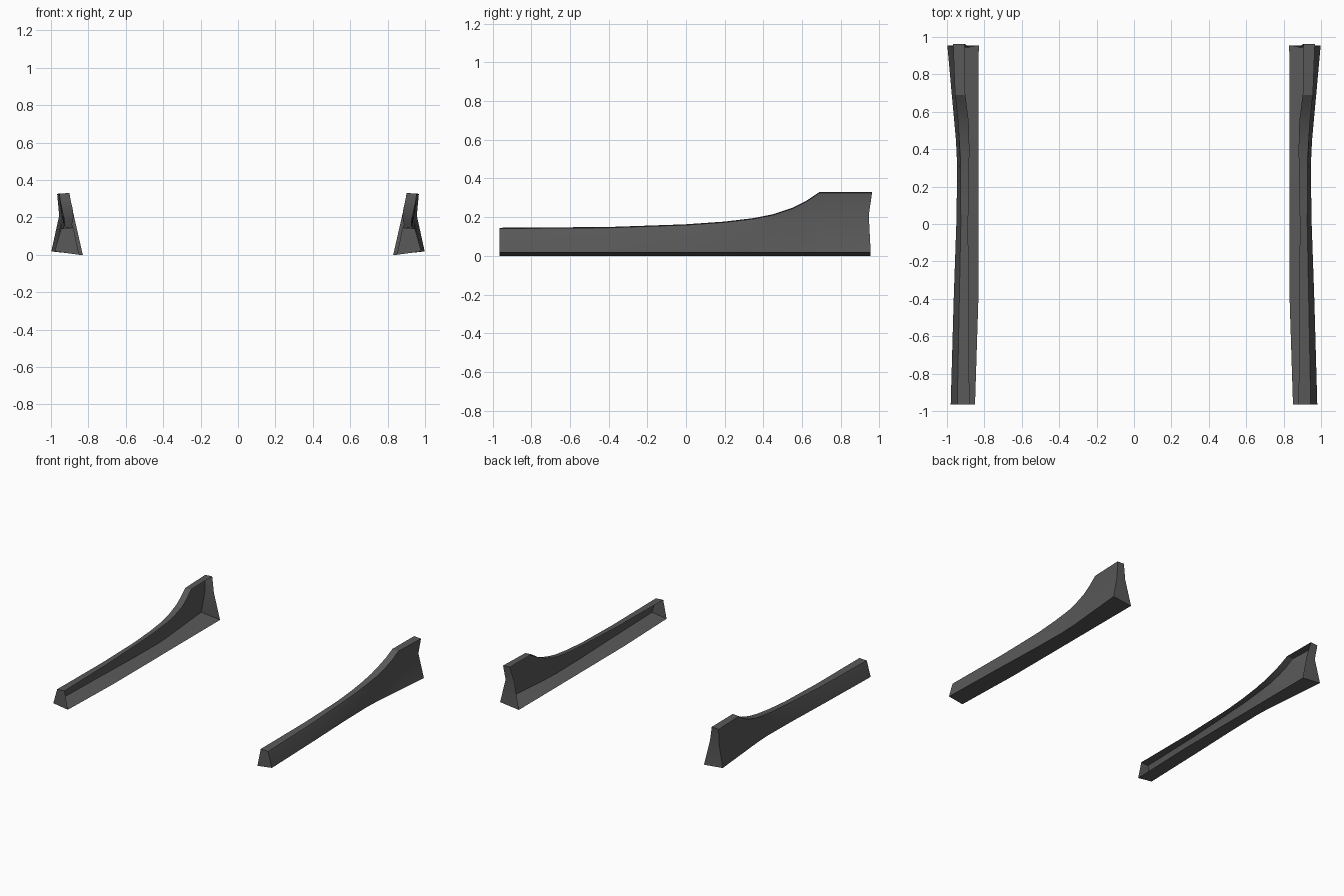
import bpy
import bmesh
import math

cube = bpy.data.objects.get("Cube")
if cube:
    bpy.data.objects.remove(cube, do_unlink=True)

# Single matt plastic colour
plastic = bpy.data.materials.new("dark_grey_plastic")
plastic.use_nodes = True
colour = (0.1, 0.1, 0.1, 1)
plastic.diffuse_color = colour
shader = plastic.node_tree.nodes["Principled BSDF"]
shader.inputs["Base Color"].default_value = colour
shader.inputs["Roughness"].default_value = 0.7

FRONT, BACK = -0.965, 0.955

# Guide rails along the skirt, each a list of (y, value)
top_height = [(FRONT, .145), (-.4, .149), (0, .163), (.2, .177), (.35, .195), (.45, .215),
              (.55, .248), (.62, .283), (.69, .33), (BACK, .33)]
top_inner = [(FRONT, .88), (0, .887), (.4, .88), (.55, .884), (.7, .903), (BACK, .905)]
top_outer = [(FRONT, .945), (0, .926), (.35, .928), (.55, .941), (.7, .957), (BACK, .967)]
crease_height = [(FRONT, .115), (0, .135), (.4, .165), (.7, .2), (BACK, .21)]
crease_outer = [(FRONT, .953), (0, .934), (.35, .933), (.7, .943), (BACK, .956)]
floor_outer = [(FRONT, .98), (-.4, .964), (0, .95), (.3, .945), (.45, .952), (.7, .975), (BACK, .998)]
floor_inner = [(FRONT, .85), (-.4, .832), (BACK, .83)]


def sample(rail, y):
    for (y0, v0), (y1, v1) in zip(rail, rail[1:]):
        if y <= y1:
            return v0 + (v1 - v0) * (y - y0) / (y1 - y0)
    return rail[-1][1]


def section(y):
    """Open channel: floor, flared outer wall and top lip."""
    top = sample(top_height, y)
    return [(sample(floor_inner, y), 0),
            (sample(floor_outer, y), .018),
            (sample(crease_outer, y), sample(crease_height, y)),
            (sample(top_outer, y), top - .004),
            (sample(top_inner, y), top)]


def build_skirt(name, side):
    bm = bmesh.new()
    rails = (top_height, top_inner, top_outer, crease_outer, floor_outer)
    stations = sorted({y for rail in rails for y, v in rail})
    rows = [[bm.verts.new((side * x, y, z)) for x, z in section(y)] for y in stations]
    for a, b in zip(rows, rows[1:]):
        for i in range(len(a) - 1):
            bm.faces.new((a[i], a[i + 1], b[i + 1], b[i]))

    # Back edge is pinched in at the crease
    for vert, shift in zip(rows[-1], (0, 0, -.01, .007, .007)):
        vert.co.y += shift

    # End caps, with a point on the inner edge level with the crease
    for row in (rows[0], rows[-1]):
        low, high, level = row[0].co, row[4].co, row[2].co
        mid = low.lerp(high, level.z / high.z)
        mid.y = level.y
        inner = bm.verts.new(mid)
        bm.faces.new((row[0], row[1], row[2], inner))
        bm.faces.new((inner, row[2], row[3], row[4]))

    bmesh.ops.recalc_face_normals(bm, faces=bm.faces)
    # Make the outer wall face away from the centre
    wall = max(bm.faces, key=lambda f: f.calc_area() * abs(f.normal.x))
    if wall.normal.x * side < 0:
        bmesh.ops.reverse_faces(bm, faces=bm.faces)

    mesh = bpy.data.meshes.new(name)
    bm.to_mesh(mesh)
    bm.free()
    mesh.materials.append(plastic)
    obj = bpy.data.objects.new(name, mesh)
    bpy.context.collection.objects.link(obj)
    bpy.ops.object.select_all(action='DESELECT')
    obj.select_set(True)
    bpy.context.view_layer.objects.active = obj
    bpy.ops.object.shade_smooth_by_angle(angle=math.radians(25))


for name, side in (("left_side_skirt", 1), ("right_side_skirt", -1)):
    build_skirt(name, side)
